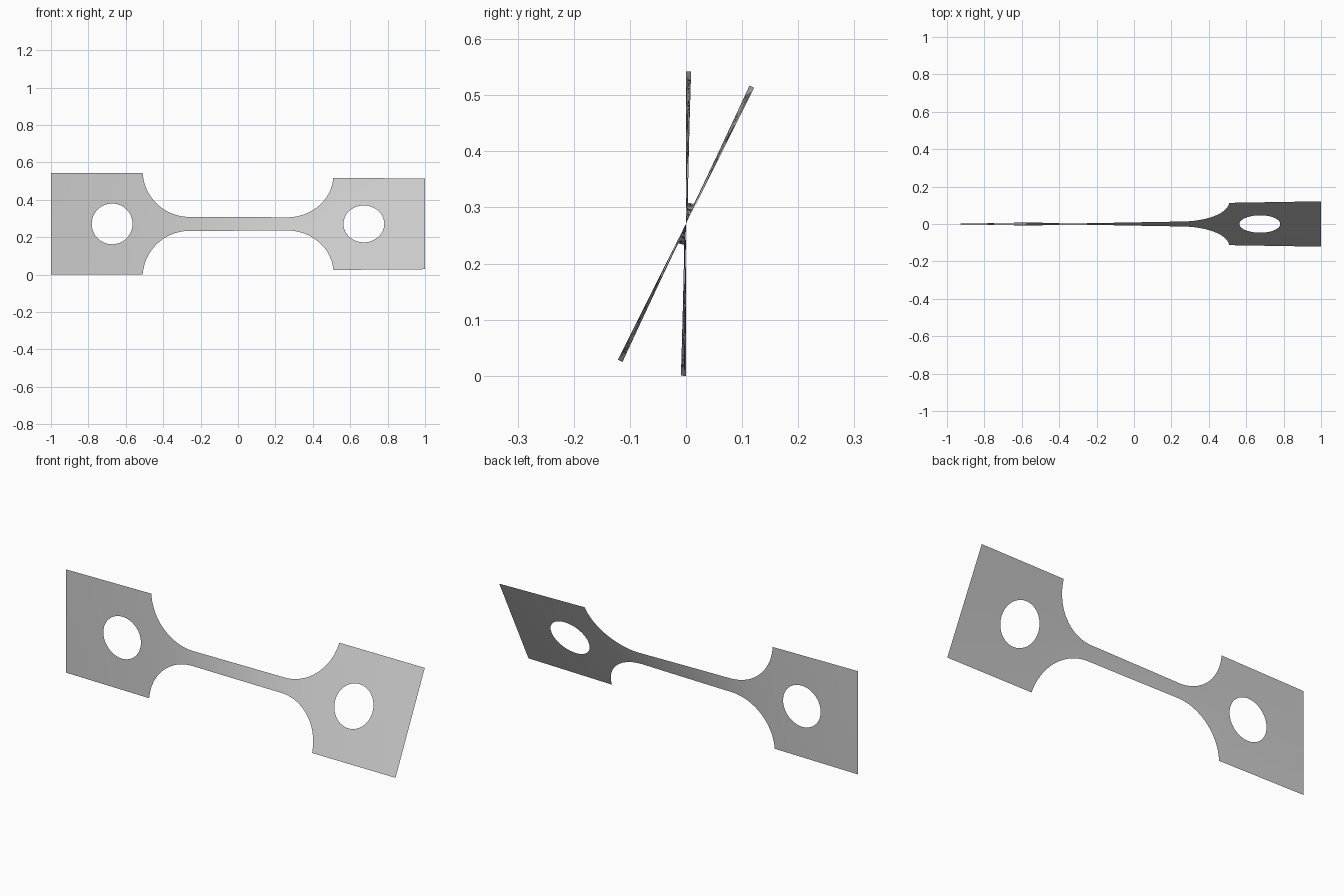
import bpy, bmesh, math

cube = bpy.data.objects.get("Cube")
if cube:
    bpy.data.objects.remove(cube, do_unlink=True)

GRIP_HALF, NECK_HALF = 0.271, 0.0375     # half widths of grip and neck
FILLET_R, NECK_END = 0.25, 0.26          # shoulder radius and its start
HOLE_X, HOLE_R = 0.673, 0.109
TWIST = math.radians(26.6)
ROWS = 4

# Columns of one half: (distance from centre, half width, hole half height)
half = [(NECK_END * i / 10, NECK_HALF, 0.0) for i in range(10)]

# Curved shoulder
sweep = math.acos(1 - (GRIP_HALF - NECK_HALF) / FILLET_R)
for i in range(25):
    a = sweep * i / 24
    half.append((NECK_END + FILLET_R * math.sin(a),
                 NECK_HALF + FILLET_R * (1 - math.cos(a)), 0.0))

# Grip with round hole
half.append((0.54, GRIP_HALF, 0.0))
for i in range(33):
    a = math.pi * i / 32
    c = HOLE_R * math.sin(a) if 0 < i < 32 else 0.0
    half.append((HOLE_X - HOLE_R * math.cos(a), GRIP_HALF, c))
half += [(x, GRIP_HALF, 0.0) for x in (0.85, 0.92, 1.0)]

# Mirror to the full length
columns = [(-x, h, c) for x, h, c in reversed(half[1:])] + half

# Twist builds up faster where the strip is narrow
angles = [0.0]
for (x0, h0, _), (x1, h1, _) in zip(columns, columns[1:]):
    angles.append(angles[-1] + (x1 - x0) * 2 / (h0 + h1))
angles = [a * TWIST / angles[-1] for a in angles]

# Upper and lower strips of the twisted sheet
bm = bmesh.new()
for side in (-1, 1):
    previous = None
    for (x, h, c), a in zip(columns, angles):
        line = []
        for r in range(ROWS + 1):
            v = side * (c + (h - c) * r / ROWS)
            line.append(bm.verts.new((x, v * math.sin(a), GRIP_HALF + v * math.cos(a))))
        if previous:
            for r in range(ROWS):
                quad = [previous[r], line[r], line[r + 1], previous[r + 1]]
                bm.faces.new(quad if side > 0 else quad[::-1])
        previous = line
bmesh.ops.remove_doubles(bm, verts=bm.verts[:], dist=0.00001)
for face in bm.faces:
    face.smooth = True

mesh = bpy.data.meshes.new("twisted_test_strip")
bm.to_mesh(mesh)
bm.free()
strip = bpy.data.objects.new("twisted_test_strip", mesh)
bpy.context.collection.objects.link(strip)

# Plain grey
grey = bpy.data.materials.new("light_grey")
grey.use_nodes = True
colour = (0.6, 0.6, 0.6, 1.0)
grey.diffuse_color = colour
grey.node_tree.nodes["Principled BSDF"].inputs["Base Color"].default_value = colour
mesh.materials.append(grey)
